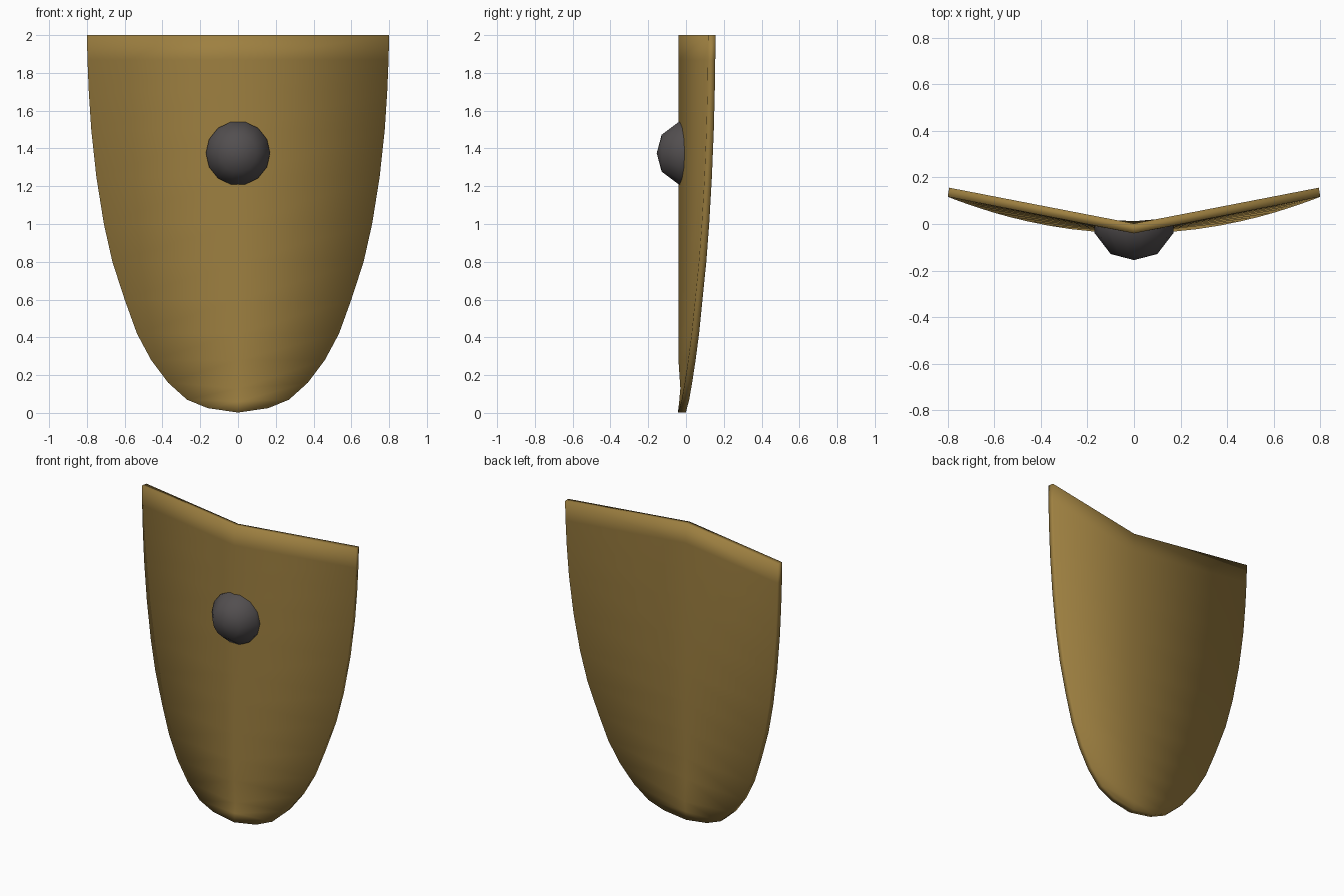
import bpy
import bmesh
import math

cube = bpy.data.objects.get("Cube")
if cube:
    bpy.data.objects.remove(cube, do_unlink=True)


def make_material(name, colour):
    mat = bpy.data.materials.new(name)
    mat.use_nodes = True
    mat.diffuse_color = (*colour, 1)
    mat.node_tree.nodes["Principled BSDF"].inputs["Base Color"].default_value = (*colour, 1)
    return mat


def finish(name, bm, mat):
    bmesh.ops.recalc_face_normals(bm, faces=bm.faces)
    for face in bm.faces:
        face.smooth = True
    mesh = bpy.data.meshes.new(name)
    bm.to_mesh(mesh)
    bm.free()
    mesh.materials.append(mat)
    obj = bpy.data.objects.new(name, mesh)
    bpy.context.collection.objects.link(obj)
    return obj


bronze = make_material("aged bronze", (0.34, 0.215, 0.052))
iron = make_material("dark iron", (0.085, 0.077, 0.079))

# Shield outline: half width and height, from the tip up
OUTLINE = [(0.16, 0.025), (0.27, 0.07), (0.37, 0.16), (0.46, 0.28), (0.535, 0.42),
           (0.60, 0.60), (0.665, 0.80), (0.71, 1.0), (0.75, 1.25), (0.777, 1.5),
           (0.79, 1.7), (0.797, 1.87), (0.80, 2.0)]
# Centre ridge near the tip dips slightly inwards: depth and height
TIP_RIDGE = [(-0.043, 0.002), (-0.036, 0.06), (-0.030, 0.13)]
THICKNESS = 0.039

# Shield body: folded plate with swept-back edges
bm = bmesh.new()
sheets = []
for back in (0, 1):
    rows = []
    for i, (width, z) in enumerate(OUTLINE):
        edge_y = -0.04 + 0.157 * (width / 0.8) ** 2 + back * THICKNESS
        ridge_y, ridge_z = TIP_RIDGE[i] if i < len(TIP_RIDGE) else (-0.04, z)
        x = width - back * 0.006 * width / 0.8
        rows.append([bm.verts.new(p) for p in (
            (-x, edge_y, z), (0, ridge_y + back * 0.042, ridge_z), (x, edge_y, z))])
    for low, high in zip(rows, rows[1:]):
        for j in range(2):
            bm.faces.new((low[j], low[j + 1], high[j + 1], high[j]))
    sheets.append(rows)

# Rim joining the front and back sheets
front, rear = [[r[0] for r in reversed(s)] + [s[0][1]] + [r[2] for r in s] + [s[-1][1]]
               for s in sheets]
count = len(front)
for i in range(count):
    k = (i + 1) % count
    bm.faces.new((front[i], front[k], rear[k], rear[i]))
finish("shield_body", bm, bronze)

# Domed boss on the front
SIDES = 14
bm = bmesh.new()
rings = []
for radius, y in ((0.1, -0.129), (0.17, -0.038), (0.17, -0.004)):
    rings.append([bm.verts.new((radius * math.cos(math.tau * s / SIDES), y,
                                radius * math.sin(math.tau * s / SIDES)))
                  for s in range(SIDES)])
apex = bm.verts.new((0, -0.155, 0))
for s in range(SIDES):
    t = (s + 1) % SIDES
    bm.faces.new((apex, rings[0][s], rings[0][t]))
    for inner, outer in zip(rings, rings[1:]):
        bm.faces.new((inner[s], inner[t], outer[t], outer[s]))
boss = finish("shield_boss", bm, iron)
boss.location.z = 1.375
